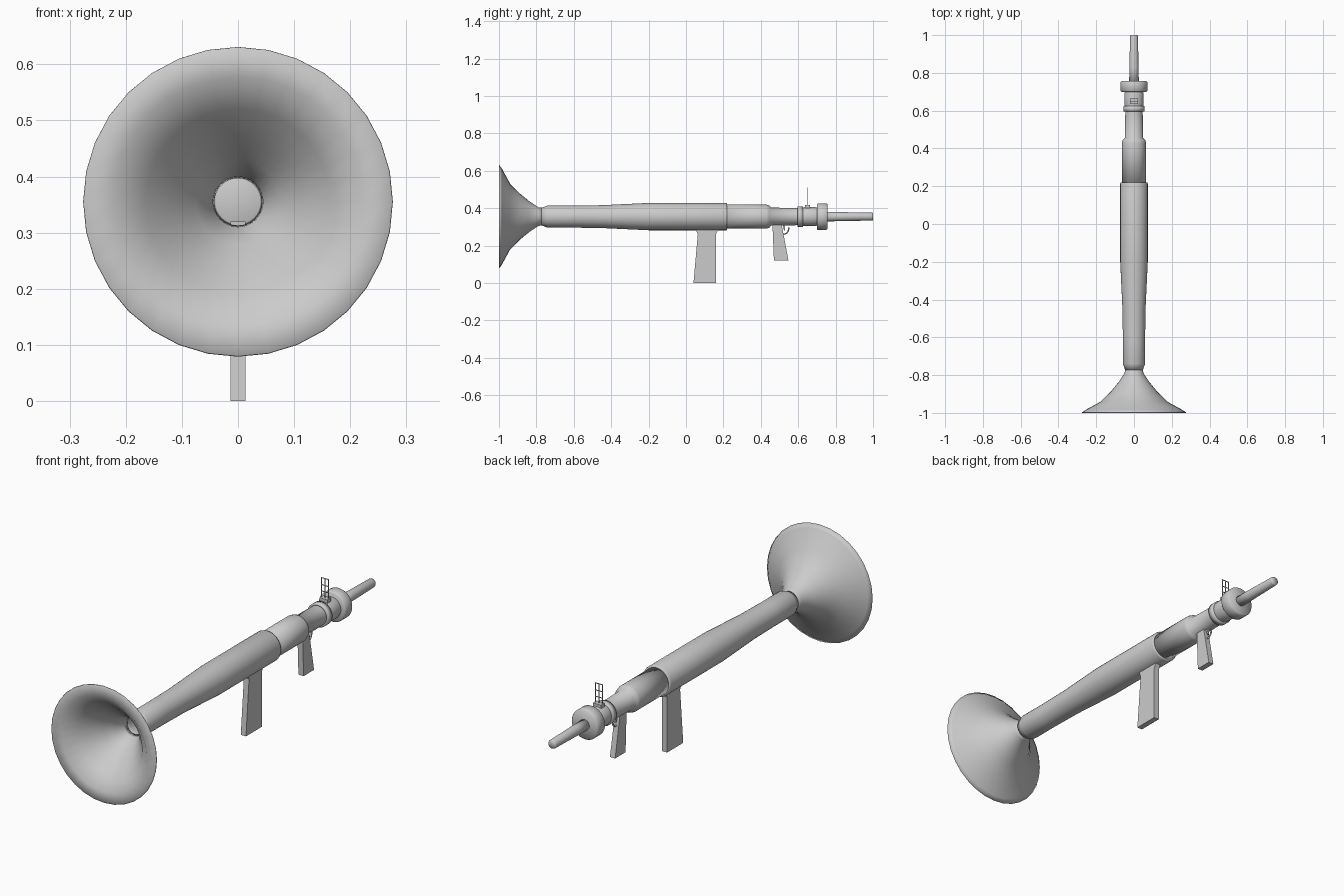
import bpy, bmesh, math

cube = bpy.data.objects.get("Cube")
if cube:
    bpy.data.objects.remove(cube, do_unlink=True)

AXIS = 0.355  # height of the bore

grey = bpy.data.materials.new("light_grey")
grey.use_nodes = True
color = (0.6, 0.6, 0.6, 1)
grey.diffuse_color = color
grey.node_tree.nodes["Principled BSDF"].inputs["Base Color"].default_value = color


def finish(name, bm, smooth):
    bmesh.ops.recalc_face_normals(bm, faces=bm.faces)
    mesh = bpy.data.meshes.new(name)
    for f in bm.faces:
        f.smooth = smooth
    bm.to_mesh(mesh)
    bm.free()
    mesh.materials.append(grey)
    obj = bpy.data.objects.new(name, mesh)
    bpy.context.collection.objects.link(obj)
    return obj


def lathe(name, profile, closed=False, sides=32):
    """Spin (y, radius) points around the bore axis."""
    bm = bmesh.new()
    rings = []
    for y, r in profile:
        if r == 0:
            rings.append([bm.verts.new((0, y, AXIS))] * sides)
            continue
        angles = [2 * math.pi * i / sides for i in range(sides)]
        rings.append([bm.verts.new((r * math.sin(a), y, AXIS + r * math.cos(a))) for a in angles])
    pairs = list(zip(rings, rings[1:]))
    if closed:
        pairs.append((rings[-1], rings[0]))
    for a, b in pairs:
        for i in range(sides):
            j = (i + 1) % sides
            bm.faces.new(dict.fromkeys((a[i], a[j], b[j], b[i])))
    return finish(name, bm, True)


def slab(name, outline, half):
    """Extrude a (y, z) side outline across x."""
    bm = bmesh.new()
    face = bm.faces.new([bm.verts.new((-half, y, z)) for y, z in outline])
    new = bmesh.ops.extrude_face_region(bm, geom=[face])["geom"]
    bmesh.ops.translate(bm, vec=(2 * half, 0, 0),
                        verts=[v for v in new if isinstance(v, bmesh.types.BMVert)])
    return finish(name, bm, False)


def box(name, center, size):
    bm = bmesh.new()
    bmesh.ops.create_cube(bm, size=1)
    for v in bm.verts:
        v.co = [c + s * k for c, s, k in zip(center, size, v.co)]
    return finish(name, bm, False)


# Flared horn: outer skin, flat lip, inner bowl
lathe("horn", [(-0.765, 0.046), (-0.79, 0.05), (-0.84, 0.084), (-0.89, 0.125),
               (-0.94, 0.175), (-0.985, 0.258), (-0.998, 0.276), (-1, 0.274),
               (-1, 0.223), (-0.95, 0.165), (-0.89, 0.115), (-0.84, 0.075),
               (-0.79, 0.045), (-0.765, 0.042)], closed=True)

# Hollow main barrel with a swollen middle
lathe("main_barrel", [(-0.775, 0.046), (-0.74, 0.059), (-0.6, 0.059), (-0.45, 0.061),
                      (-0.2, 0.073), (0.215, 0.073), (0.22, 0.071), (0.22, 0.055),
                      (-0.74, 0.048), (-0.775, 0.043)], closed=True)
lathe("rear_barrel", [(0.2, 0.064), (0.43, 0.064), (0.445, 0.06), (0.455, 0.048),
                      (0.6, 0.046), (0.71, 0.046), (0.71, 0.04), (0.2, 0.05)], closed=True)

# Rear collars and nozzle rod
lathe("thin_collar", [(0.595, 0.044), (0.595, 0.055), (0.625, 0.055), (0.625, 0.044)], closed=True)
lathe("mid_collar", [(0.625, 0.049), (0.64, 0.051), (0.69, 0.051), (0.705, 0.046)])
lathe("end_cap", [(0.7, 0), (0.7, 0.066), (0.705, 0.071), (0.75, 0.071), (0.757, 0.066), (0.757, 0)])
lathe("nozzle_rod", [(0.74, 0), (0.74, 0.026), (0.83, 0.024), (0.995, 0.021), (1, 0.019), (1, 0)])

# Grips
slab("front_grip", [(0.04, 0), (0.16, 0), (0.16, 0.26), (0.178, 0.3),
                    (0.045, 0.3), (0.063, 0.26)], 0.0135)
slab("rear_grip", [(0.47, 0.12), (0.548, 0.12), (0.51, 0.32), (0.462, 0.32)], 0.0135)

# Trigger guard loop
curve = bpy.data.curves.new("trigger_guard", "CURVE")
curve.dimensions = "3D"
curve.bevel_depth = 0.004
curve.bevel_resolution = 1
spline = curve.splines.new("POLY")
steps = 10
spline.points.add(steps)
for i, p in enumerate(spline.points):
    a = math.pi * (i / steps - 0.05)
    p.co = (0, 0.525 + 0.024 * math.cos(a), 0.292 - 0.03 * math.sin(a), 1)
curve.materials.append(grey)
guard = bpy.data.objects.new("trigger_guard", curve)
bpy.context.collection.objects.link(guard)
slab("trigger", [(0.515, 0.315), (0.527, 0.315), (0.53, 0.28), (0.524, 0.28)], 0.004)

# Folding ladder sight
box("sight_base", (0, 0.65, 0.408), (0.042, 0.028, 0.02))
for i in (-1, 0, 1):
    box("sight_upright", (i * 0.018, 0.65, 0.462), (0.003, 0.003, 0.096))
for z in (0.445, 0.475, 0.508):
    box("sight_bar", (0, 0.65, z), (0.039, 0.003, 0.003))
